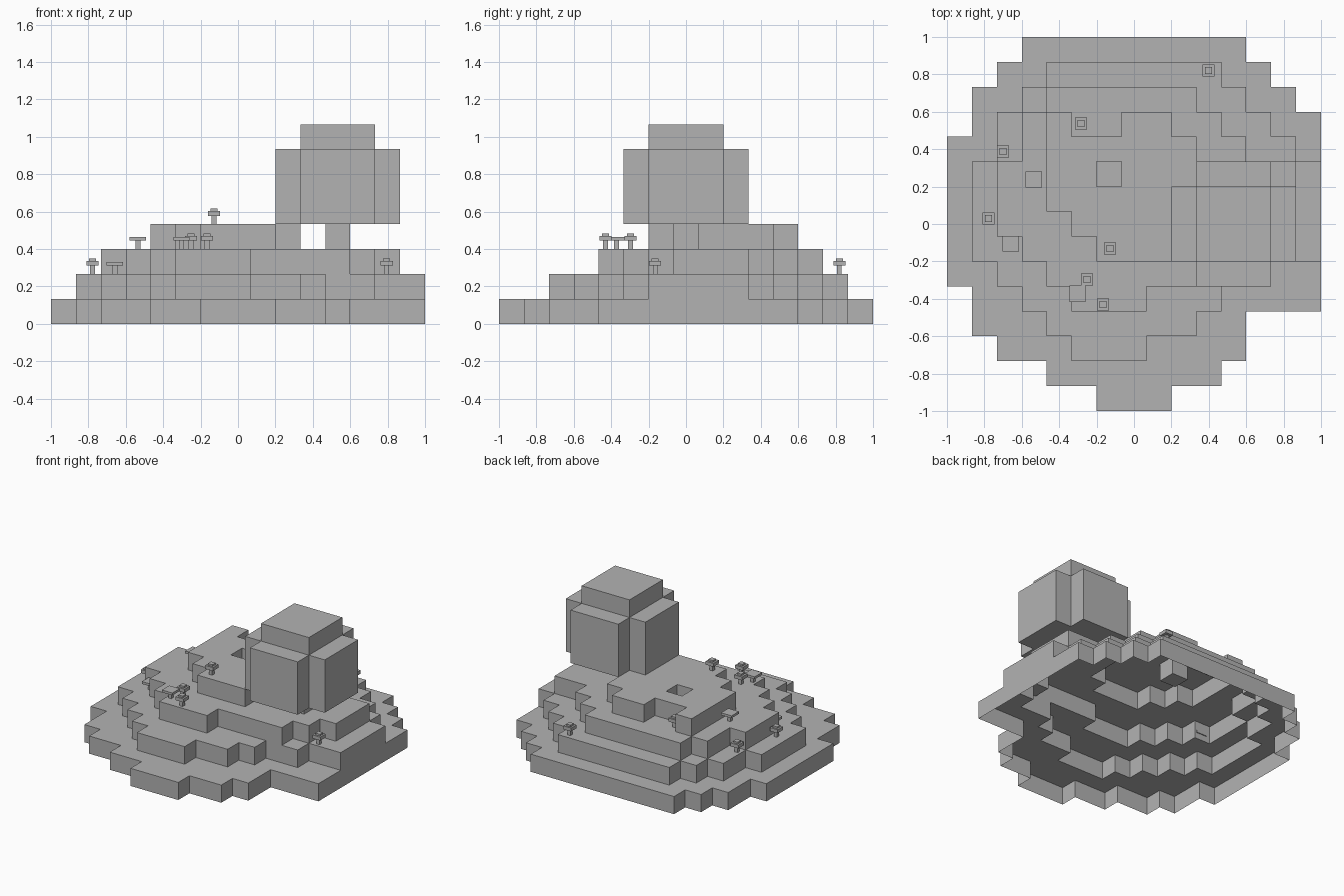
import bpy, bmesh
from mathutils import Matrix, Vector

if "Cube" in bpy.data.objects:
    bpy.data.objects.remove(bpy.data.objects["Cube"])

C = 2 / 15  # voxel size

grey = bpy.data.materials.new("stone grey")
grey.diffuse_color = (0.45, 0.45, 0.45, 1)
grey.use_nodes = True
grey.node_tree.nodes["Principled BSDF"].inputs["Base Color"].default_value = grey.diffuse_color


def make_object(name, bm):
    mesh = bpy.data.meshes.new(name)
    bm.to_mesh(mesh)
    bm.free()
    mesh.materials.append(grey)
    obj = bpy.data.objects.new(name, mesh)
    bpy.context.collection.objects.link(obj)
    return obj


def add_box(bm, lo, hi):
    lo, hi = Vector(lo), Vector(hi)
    m = Matrix.Translation((lo + hi) / 2) @ Matrix.Diagonal((*(hi - lo), 1))
    bmesh.ops.create_cube(bm, size=1, matrix=m)


# Terraces: for each layer, row -> (first column, end column)
mid0 = {r: (0, 15) for r in range(5, 11)}
mid1 = {r: (1, 15) for r in range(6, 10)}
mid2 = {r: (2, 14) for r in range(7, 10)}
layers = [
    {0: (6, 9), 1: (4, 11), 2: (2, 12), 3: (1, 12), 4: (1, 15), **mid0,
     11: (1, 15), 12: (1, 14), 13: (2, 13), 14: (3, 12)},
    {2: (5, 8), 3: (4, 10), 4: (3, 11), 5: (2, 13), **mid1,
     10: (2, 14), 11: (2, 13), 12: (3, 12), 13: (4, 11)},
    {4: (5, 8), 5: (4, 12), 6: (3, 13), **mid2,
     10: (3, 12), 11: (3, 11), 12: (4, 10)},
    {6: (6, 9), 7: (5, 10), 8: (4, 10), 9: (4, 10), 10: (4, 10), 11: (4, 9)},
]
height = {}
for level, rows in enumerate(layers):
    for r, (a, b) in rows.items():
        for c in range(a, b):
            height[c, r] = level + 1
# Pit and rear notch in the top terrace
for cell in ((6, 9), (5, 11), (6, 11)):
    height[cell] = 3

# Hill: open-bottomed shell made of cell tops and step walls
bm = bmesh.new()


def quad(*pts):
    bm.faces.new([bm.verts.new((x * C - 1, y * C - 1, z * C)) for x, y, z in pts])


for (c, r), h in height.items():
    corners = [(c, r), (c + 1, r), (c + 1, r + 1), (c, r + 1)]
    quad(*[(x, y, h) for x, y in corners])
    for i, (dx, dy) in enumerate(((0, -1), (1, 0), (0, 1), (-1, 0))):
        (x0, y0), (x1, y1) = corners[i], corners[(i + 1) % 4]
        for z in range(height.get((c + dx, r + dy), 0), h):
            quad((x0, y0, z), (x1, y1, z), (x1, y1, z + 1), (x0, y0, z + 1))
bmesh.ops.remove_doubles(bm, verts=bm.verts, dist=1e-4)
make_object("terraced_hill", bm)

# Tree trunk
bm = bmesh.new()
add_box(bm, (3.5 * C, -0.5 * C, 3 * C), (4.5 * C, 0.5 * C, 4 * C))
make_object("tree_trunk", bm)

# Tree crown: plus-shaped prism with a smaller cap block
bm = bmesh.new()
plus = [(s * a, t * b) for s, t, flip in ((1, 1, 0), (-1, 1, 1), (-1, -1, 0), (1, -1, 1))
        for a, b in ([(2.5, 1.5), (1.5, 1.5), (1.5, 2.5)][::-1 if flip else 1])]
face = bm.faces.new([bm.verts.new(((4 + x) * C, y * C, 4 * C)) for x, y in plus])
ext = bmesh.ops.extrude_face_region(bm, geom=[face], use_keep_orig=True)
bmesh.ops.translate(bm, vec=(0, 0, 3 * C),
                    verts=[v for v in ext["geom"] if isinstance(v, bmesh.types.BMVert)])
bmesh.ops.recalc_face_normals(bm, faces=bm.faces)
make_object("tree_crown", bm)
bm = bmesh.new()
add_box(bm, (2.5 * C, -1.5 * C, 7 * C), (5.5 * C, 1.5 * C, 8 * C))
make_object("tree_crown_top", bm)


# Mushrooms: list of (half width, bottom, top) tiers
def mushroom(name, x, y, level, tiers):
    bm = bmesh.new()
    z = level * C
    for w, z0, z1 in tiers:
        add_box(bm, (x - w, y - w, z + z0), (x + w, y + w, z + z1))
    make_object(name, bm)


round_cap = [(0.0125, 0, 0.044), (0.0325, 0.044, 0.07), (0.019, 0.07, 0.083)]
flat_cap = [(0.0125, 0, 0.046), (0.044, 0.046, 0.064)]

for i, (x, y, level) in enumerate([
        (0.398, 0.82, 2), (-0.283, 0.537, 3), (-0.70, 0.388, 2), (-0.778, 0.03, 2),
        (-0.128, -0.131, 4), (-0.251, -0.297, 3), (-0.166, -0.43, 3), (0.795, -0.165, 2)]):
    mushroom(f"round_mushroom_{i + 1}", x, y, level, round_cap)
for i, (x, y, level) in enumerate([
        (-0.535, 0.238, 3), (-0.658, -0.104, 2), (-0.302, -0.372, 3)]):
    mushroom(f"flat_mushroom_{i + 1}", x, y, level, flat_cap)
